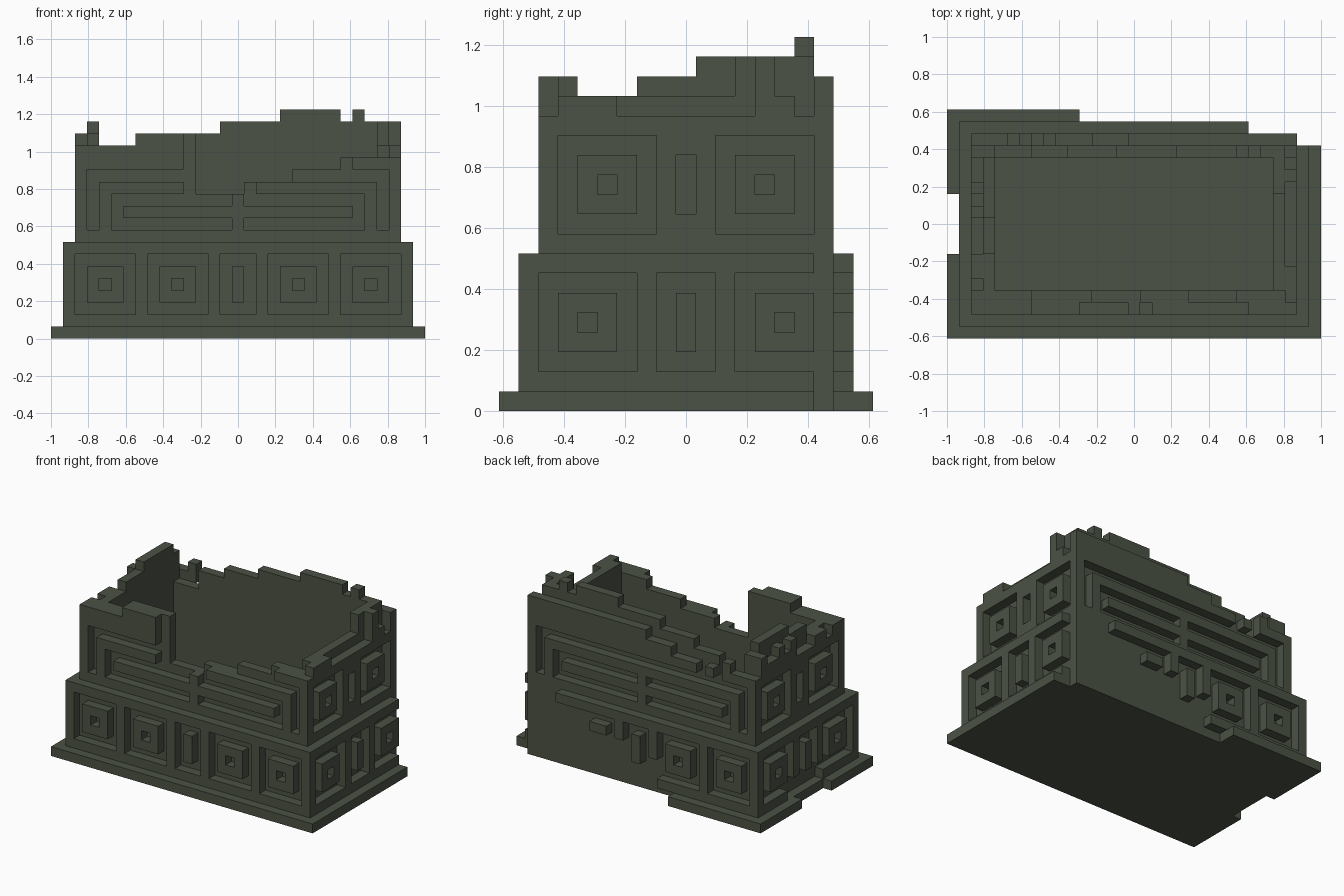
import bpy
import bmesh
from itertools import product
from math import radians

cube = bpy.data.objects.get("Cube")
if cube:
    bpy.data.objects.remove(cube)

# The ruin is laid out on a block grid: 31 wide, 19 deep, 19 high
NX, NY, NZ = 31, 19, 19
S = 2 / NX

stone = bpy.data.materials.new("mossy_grey_stone")
stone.use_nodes = True
stone.diffuse_color = (0.07, 0.084, 0.058, 1)
stone.node_tree.nodes["Principled BSDF"].inputs["Base Color"].default_value = stone.diffuse_color


def box(x0, x1, y0, y1, z0, z1):
    return set(product(range(x0, x1), range(y0, y1), range(z0, z1)))


def layer(side, inset, a0, a1, z0, z1):
    """One-block-deep box on a wall, running from a0 to a1 along it."""
    if side == "front":
        return box(a0, a1, inset, inset + 1, z0, z1)
    if side == "back":
        return box(a0, a1, NY - inset - 1, NY - inset, z0, z1)
    if side == "right":
        return box(NX - inset - 1, NX - inset, a0, a1, z0, z1)
    return box(inset, inset + 1, a0, a1, z0, z1)


def square_panel(cells, side, inset, a, z):
    """Square recess with a raised block that has a hole in its middle."""
    cells -= layer(side, inset, a, a + 5, z, z + 5)
    cells |= layer(side, inset, a + 1, a + 4, z + 1, z + 4)
    cells -= layer(side, inset, a + 2, a + 3, z + 2, z + 3)


def post_panel(cells, side, inset, a, z):
    """Narrow recess with an upright post."""
    cells -= layer(side, inset, a, a + 3, z, z + 5)
    cells |= layer(side, inset, a + 1, a + 2, z + 1, z + 4)


def bar_panel(cells, side, inset):
    """Nested long frames with two bars and a centre pillar."""
    cells -= layer(side, inset, 3, 28, 9, 14)
    cells |= layer(side, inset, 4, 27, 9, 13)
    cells -= layer(side, inset, 5, 26, 9, 12)
    cells |= layer(side, inset, 6, 25, 10, 11)
    cells |= layer(side, inset, 15, 16, 9, 13)


def skyline(cells, side, inset, start, steps):
    """Break the top of a wall layer down to stepped heights."""
    for end, height in steps:
        cells -= layer(side, inset, start, end, height, NZ)
        start = end


# Base plate with broken edges
base = box(0, 31, 0, 19, 0, 1)
base -= box(11, 31, 17, 19, 0, 1)
base -= box(29, 31, 16, 19, 0, 1)
base -= box(0, 1, 7, 12, 0, 1)

# Lower storey with its panels
lower = box(1, 30, 1, 18, 1, 8) - box(4, 27, 4, 15, 1, 8)
for side in ("front", "back"):
    for a in (2, 8, 18, 24):
        square_panel(lower, side, 1, a, 2)
    post_panel(lower, side, 1, 14, 2)
for side in ("right", "left"):
    for a in (2, 12):
        square_panel(lower, side, 1, a, 2)
    post_panel(lower, side, 1, 8, 2)

# Collapsed facing on the back, with a few surviving pieces
lower -= box(13, 30, 17, 18, 1, 8)
lower |= box(13, 25, 17, 18, 7, 8)
lower |= box(13, 14, 17, 18, 4, 7)
lower |= box(15, 16, 17, 18, 3, 6)
lower |= box(17, 18, 17, 18, 5, 7)
lower |= box(19, 21, 17, 18, 5, 6)
lower -= box(29, 30, 16, 18, 1, 8)
lower |= box(11, 29, 16, 17, 0, 1) - base
lower -= box(1, 2, 7, 13, 1, 3)

# Upper storey with its panels
upper = box(2, 29, 2, 17, 8, NZ) - box(4, 27, 4, 15, 8, NZ)
for side in ("front", "back"):
    bar_panel(upper, side, 2)
for side in ("right", "left"):
    for a in (3, 11):
        square_panel(upper, side, 2, a, 9)
    upper -= layer(side, 2, 9, 10, 10, 13)

# Broken wall tops, outer then inner course of each wall
skyline(upper, "front", 2, 2, [(7, 16), (11, 17), (17, 12), (25, 13), (29, 15)])
skyline(upper, "front", 3, 2, [(7, 16), (12, 17), (16, 12), (20, 13), (24, 14), (28, 15), (29, 16)])
skyline(upper, "back", 2, 2, [(5, 15), (6, 16), (7, 14), (8, 15), (9, 14), (12, 15), (15, 16), (29, 17)])
skyline(upper, "back", 3, 2, [(4, 17), (7, 14), (10, 16), (14, 17), (19, 18), (24, 19),
                              (25, 18), (26, 19), (28, 18), (29, 15)])
skyline(upper, "right", 2, 4, [(6, 16), (13, 15), (14, 18), (15, 16)])
skyline(upper, "right", 3, 4, [(12, 16), (15, 18)])
skyline(upper, "left", 2, 4, [(5, 15), (7, 16), (10, 15), (11, 17), (12, 16), (13, 17), (15, 16)])
skyline(upper, "left", 3, 4, [(7, 16), (10, 17), (15, 18)])

# Corners of each block face, keyed by outward direction
FACES = {
    (1, 0, 0): ((1, 0, 0), (1, 1, 0), (1, 1, 1), (1, 0, 1)),
    (-1, 0, 0): ((0, 0, 0), (0, 0, 1), (0, 1, 1), (0, 1, 0)),
    (0, 1, 0): ((0, 1, 0), (0, 1, 1), (1, 1, 1), (1, 1, 0)),
    (0, -1, 0): ((0, 0, 0), (1, 0, 0), (1, 0, 1), (0, 0, 1)),
    (0, 0, 1): ((0, 0, 1), (1, 0, 1), (1, 1, 1), (0, 1, 1)),
    (0, 0, -1): ((0, 0, 0), (0, 1, 0), (1, 1, 0), (1, 0, 0)),
}


def build(name, cells, solid):
    """Skin the exposed block faces and merge the flat areas."""
    bm = bmesh.new()
    verts = {}
    for (x, y, z) in sorted(cells):
        for (dx, dy, dz), corners in FACES.items():
            if (x + dx, y + dy, z + dz) in solid:
                continue
            ring = []
            for cx, cy, cz in corners:
                key = (x + cx, y + cy, z + cz)
                if key not in verts:
                    verts[key] = bm.verts.new(((key[0] - NX / 2) * S, (key[1] - NY / 2) * S, key[2] * S))
                ring.append(verts[key])
            bm.faces.new(ring)
    bmesh.ops.dissolve_limit(bm, angle_limit=radians(1), verts=bm.verts[:], edges=bm.edges[:])
    mesh = bpy.data.meshes.new(name)
    bm.to_mesh(mesh)
    bm.free()
    mesh.materials.append(stone)
    bpy.context.collection.objects.link(bpy.data.objects.new(name, mesh))


solid = base | lower | upper
build("base_plate", base, solid)
build("lower_storey", lower, solid)
build("upper_storey", upper, solid)
